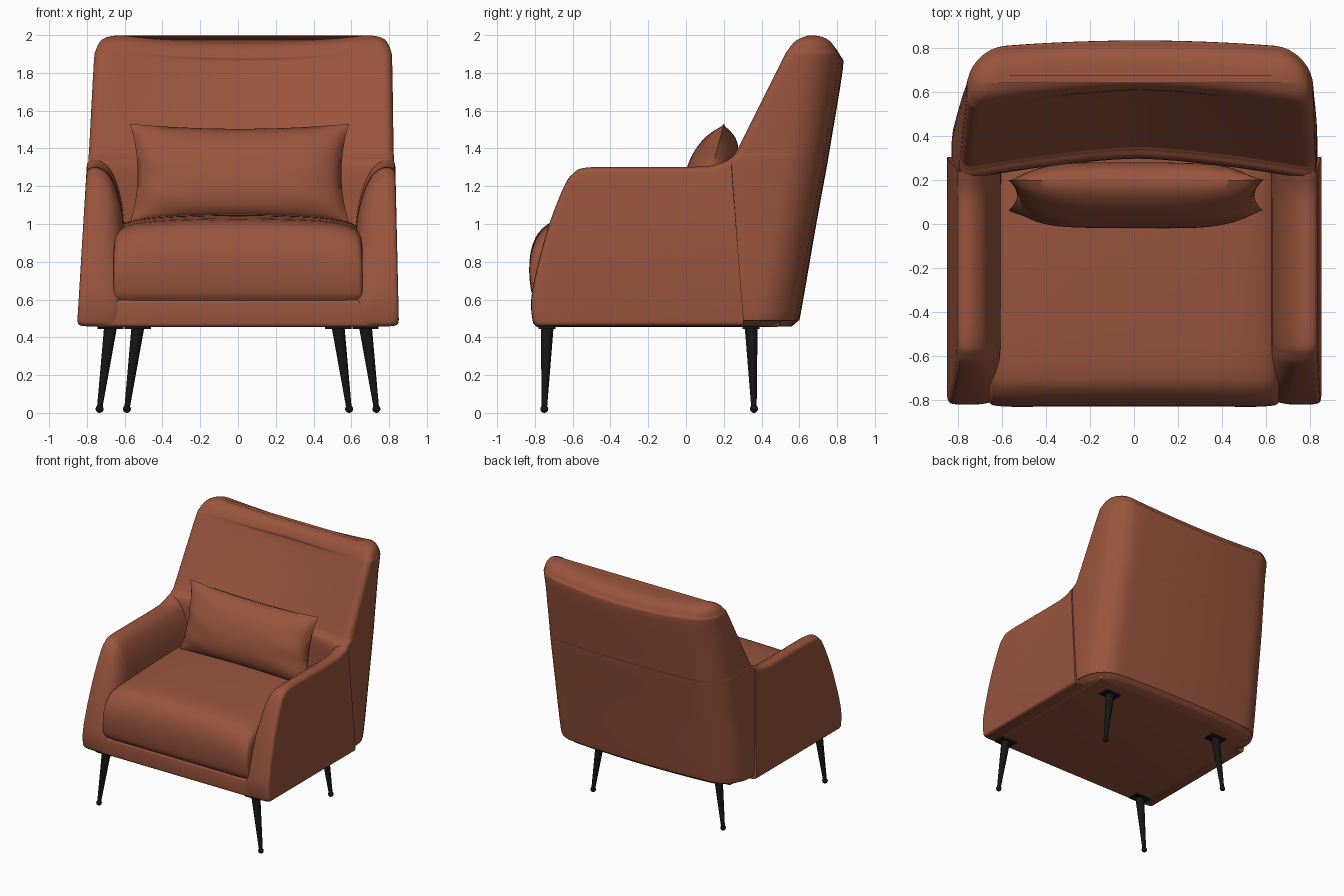
import bpy, bmesh, math
from mathutils import Vector, Matrix

cube = bpy.data.objects.get("Cube")
if cube:
    bpy.data.objects.remove(cube, do_unlink=True)


def material(name, color, rough):
    m = bpy.data.materials.new(name)
    m.use_nodes = True
    m.diffuse_color = (*color, 1)
    node = m.node_tree.nodes["Principled BSDF"]
    node.inputs["Base Color"].default_value = (*color, 1)
    node.inputs["Roughness"].default_value = rough
    return m


leather = material("tan leather", (0.32, 0.09, 0.047), 0.6)
black = material("black metal", (0.008, 0.008, 0.008), 0.5)


def finish(name, bm, mat, angle=40):
    bmesh.ops.recalc_face_normals(bm, faces=bm.faces)
    mesh = bpy.data.meshes.new(name)
    bm.to_mesh(mesh)
    bm.free()
    mesh.materials.append(mat)
    mesh.shade_smooth()
    mesh.set_sharp_from_angle(angle=math.radians(angle))
    ob = bpy.data.objects.new(name, mesh)
    bpy.context.collection.objects.link(ob)
    return ob


def spline(points, steps):
    """Catmull-Rom curve through points of any dimension."""
    p = [Vector(q) for q in points]
    p = [p[0] * 2 - p[1]] + p + [p[-1] * 2 - p[-2]]
    out = []
    for a, b, c, d in zip(p, p[1:], p[2:], p[3:]):
        for i in range(steps):
            t = i / steps
            out.append((b * 2 + (c - a) * t + (a * 2 - b * 5 + c * 4 - d) * t * t
                        + (b * 3 - a - c * 3 + d) * t ** 3) / 2)
    return out + [p[-2]]


def loft(name, rings, mat, angle=40):
    """Skin closed rings of equal length and cap both ends."""
    bm = bmesh.new()
    rows = [[bm.verts.new(co) for co in ring] for ring in rings]
    n = len(rows[0])
    for a, b in zip(rows, rows[1:]):
        for i in range(n):
            j = (i + 1) % n
            bm.faces.new((a[i], a[j], b[j], b[i]))
    bm.faces.new(rows[0])
    bm.faces.new(rows[-1])
    return finish(name, bm, mat, angle)


def shear(x, z):
    # the shell leans very slightly to one side
    return x + 0.019 * (z - 0.46)


def box(name, lo, hi, mat, bevel):
    bm = bmesh.new()
    lo, hi = Vector(lo), Vector(hi)
    size = hi - lo
    bmesh.ops.create_cube(bm, size=1, matrix=Matrix.Translation((lo + hi) / 2)
                          @ Matrix.Diagonal((*size, 1)))
    bmesh.ops.bevel(bm, geom=bm.edges[:], offset=bevel, segments=4,
                    profile=0.5, affect='EDGES')
    return finish(name, bm, mat)


# Backrest: rounded plan sections stacked upward
def back_ring(z, w, yf, yb, bow):
    rb, rf = min(0.2, 0.55 * (yb - yf)), min(0.06, 0.3 * (yb - yf))
    corners = [(w - rb, yb - rb, rb, 0), (rb - w, yb - rb, rb, 90),
               (rf - w, yf + rf, rf, 180), (w - rf, yf + rf, rf, 270)]
    pts = []
    for k, (cx, cy, r, start) in enumerate(corners):
        for i in range(9):
            a = math.radians(start + 90 * i / 8)
            pts.append((cx + r * math.cos(a), cy + r * math.sin(a), k < 2))
        if k in (0, 2):
            x0, y0, rear = pts[-1]
            pts += [(x0 * (1 - i / 8), y0, rear) for i in range(1, 16)]
    ring = []
    for x, y, rear in pts:
        u = abs(x) / w
        y += -0.04 * u * u if rear else bow * (1 - u ** 1.5)
        h = z + 0.045 * max(0, (z - 1.4) / 0.6) * (min(1, abs(x) / 0.65) ** 2 - 1)
        ring.append((shear(x, z), y, h))
    return ring


back_rows = [(0.458, 0.77, 0.25, 0.56, 0), (0.49, 0.815, 0.22, 0.595, 0.05),
             (0.54, 0.83, 0.2, 0.61, 0.1), (1.0, 0.82, 0.2, 0.69, 0.1),
             (1.3, 0.81, 0.2, 0.745, 0.1), (1.36, 0.808, 0.24, 0.755, 0.1),
             (1.42, 0.805, 0.275, 0.765, 0.1), (1.85, 0.79, 0.49, 0.83, 0.1),
             (1.92, 0.78, 0.53, 0.822, 0.08), (1.97, 0.755, 0.575, 0.79, 0.06),
             (1.993, 0.71, 0.63, 0.745, 0.03), (2.0, 0.64, 0.665, 0.7, 0.01)]
loft("backrest", [back_ring(*r) for r in spline(back_rows, 4)], leather, 60)

# Arms: one side profile repeated across the thickness, arched at the top
arm_front = spline([(-0.79, 0.458), (-0.812, 0.49), (-0.815, 0.64), (-0.74, 0.95),
                    (-0.65, 1.19), (-0.6, 1.265), (-0.53, 1.298), (-0.3, 1.302),
                    (0, 1.302), (0.14, 1.31), (0.24, 1.345)], 5)
arm_profile = [tuple(p) for p in arm_front] + [(0.305, 0.458)]
# x position, height factor, front inset, bottom lift
arm_rows = [(0.817, 0.95, 0.03, 0.035), (0.812, 0.978, 0.012, 0.014),
            (0.795, 0.995, 0.003, 0.003), (0.765, 1, 0, 0), (0.73, 0.985, 0, 0),
            (0.69, 0.94, 0.003, 0), (0.65, 0.84, 0.012, 0),
            (0.622, 0.7, 0.03, 0), (0.612, 0.58, 0.06, 0)]


def arm_ring(side, x, k, inset, lift):
    ring = []
    for y, z in arm_profile:
        front = max(0, min(1, (-0.4 - y) / 0.2))
        h = 0.458 + lift + (z - 0.458) * (k - lift)
        flare = 0.035 * (1.3 - h) / 0.84 * max(0, min(1, (x - 0.7) / 0.1))
        ring.append((shear(side * (x + flare), h), y + inset * front, h))
    return ring


for side, label in ((1, "left"), (-1, "right")):
    loft(label + "_arm", [arm_ring(side, *r) for r in spline(arm_rows, 3)], leather, 45)

# Base frame with the front rail
box("base_rail", (-0.75, -0.803, 0.455), (0.75, 0.5, 0.6), leather, 0.02)

# Seat cushion: side profile swept across the width with softened ends
seat_profile = spline([(-0.79, 0.59), (-0.818, 0.64), (-0.83, 0.76), (-0.815, 0.87),
                       (-0.765, 0.955), (-0.67, 1.0), (-0.4, 1.018),
                       (0, 1.03), (0.4, 1.03)], 4)
seat_profile = [tuple(p) for p in seat_profile] + [(0.4, 0.59)]
half = [(0, 0.02, 0), (0.25, 0.016, 0), (0.45, 0.006, 0), (0.56, -0.012, 0),
        (0.62, -0.035, 0.004), (0.648, -0.065, 0.01), (0.658, -0.11, 0.025)]
seat_rows = [(-x, d, i) for x, d, i in half[:0:-1]] + half
loft("seat_cushion",
     [[(x, y + (inset if y < -0.6 else 0), z + drop * max(0, (z - 0.6) / 0.43))
       for y, z in seat_profile] for x, drop, inset in spline(seat_rows, 3)],
     leather, 50)

# Pillow: two bulged panels meeting in a pinched seam
bm = bmesh.new()
NX, NZ = 40, 24
for face in (-1, 1):
    grid = []
    for i in range(NX + 1):
        u = 2 * i / NX - 1
        col = []
        for j in range(NZ + 1):
            v = 2 * j / NZ - 1
            puff = ((1 - u ** 4) * (1 - v * v)) ** 0.6
            crease = 0.008 * math.sin(9 * v + 5 * u) * u * u * puff
            x = 0.58 * u * (1 - 0.07 * (1 - v * v) * u * u) + 0.008
            z = 0.262 * v * (1 - 0.1 * (1 - u * u) * v * v)
            y = face * 0.135 * puff + crease + 0.13
            col.append(bm.verts.new((x, y + 0.27 * z, 1.268 + z)))
        grid.append(col)
    for i in range(NX):
        for j in range(NZ):
            bm.faces.new((grid[i][j], grid[i + 1][j], grid[i + 1][j + 1], grid[i][j + 1]))
bmesh.ops.remove_doubles(bm, verts=bm.verts, dist=0.0005)
finish("pillow", bm, leather, 55)


# Legs: splayed tapered rods with ball feet and mounting plates
def leg(name, top, foot):
    bm = bmesh.new()
    top, foot = Vector(top), Vector(foot)
    axis = top - foot
    turn = axis.to_track_quat('Z', 'Y').to_matrix().to_4x4()
    bmesh.ops.create_cone(bm, cap_ends=True, segments=20, radius1=0.014, radius2=0.034,
                          depth=axis.length, matrix=Matrix.Translation((top + foot) / 2) @ turn)
    bmesh.ops.create_uvsphere(bm, u_segments=16, v_segments=10, radius=0.021,
                              matrix=Matrix.Translation(foot))
    finish(name, bm, black)
    box(name + "_plate", top + Vector((-0.07, -0.045, -0.012)),
        top + Vector((0.07, 0.045, 0.008)), black, 0.003)


for side, label in ((1, "left"), (-1, "right")):
    leg("front_leg_" + label, (side * 0.675, -0.735, 0.455), (side * 0.733, -0.75, 0.021))
    leg("rear_leg_" + label, (side * 0.53, 0.345, 0.455), (side * 0.588, 0.36, 0.021))
